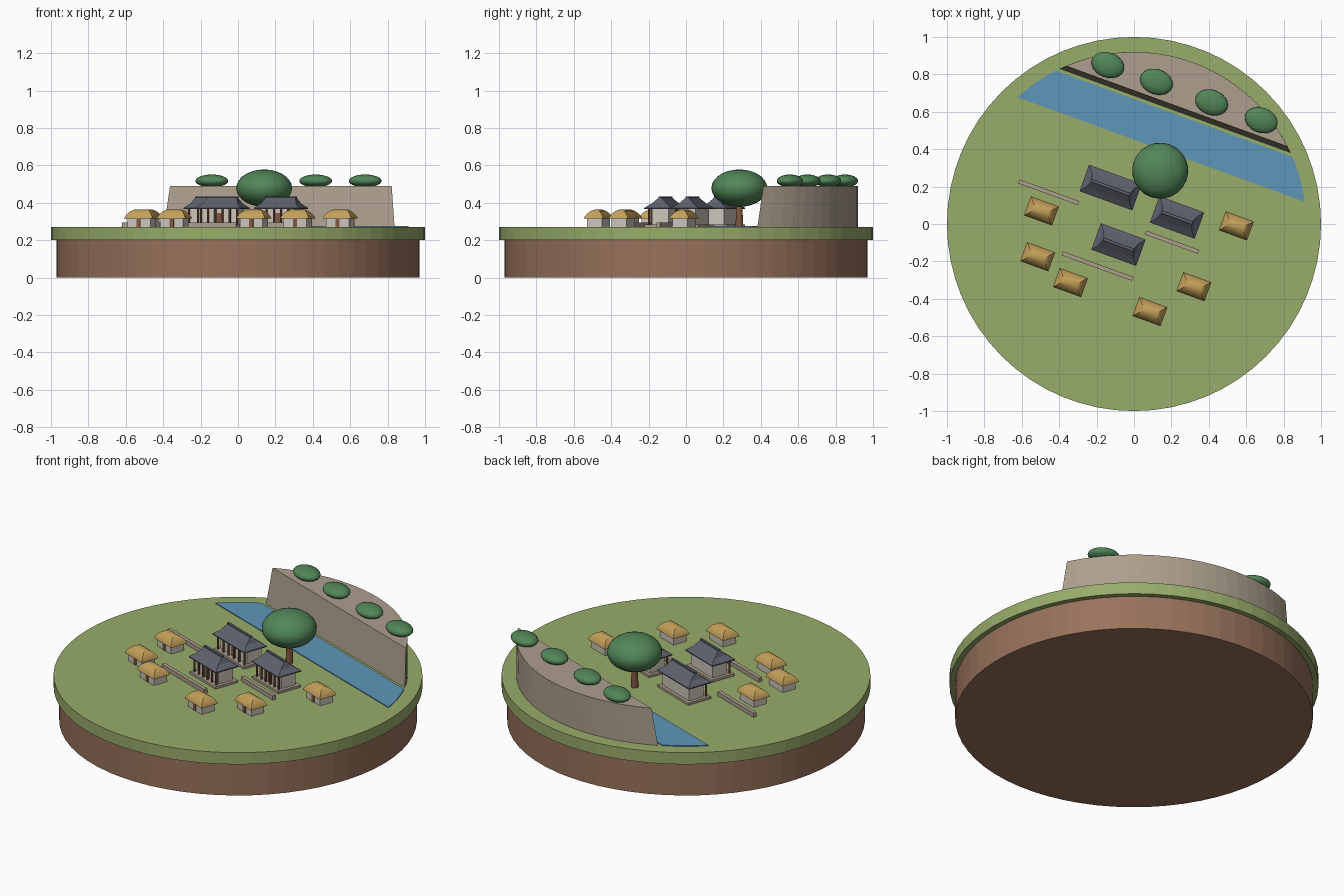
import bpy, bmesh, math
from mathutils import Matrix, Vector

if "Cube" in bpy.data.objects:
    bpy.data.objects.remove(bpy.data.objects["Cube"])

TURN = Matrix.Rotation(math.radians(-20), 4, 'Z')   # the village grid is turned
GROUND = 0.27
RIM = 0.92


def material(name, *rgb):
    lin = [((c / 255 + 0.055) / 1.055) ** 2.4 for c in rgb] + [1.0]
    m = bpy.data.materials.new(name)
    m.use_nodes = True
    m.diffuse_color = lin
    m.node_tree.nodes["Principled BSDF"].inputs["Base Color"].default_value = lin
    return m


EARTH = material("earth brown", 152, 114, 91)
GRASS = material("grass green", 152, 172, 106)
STONE = material("cliff stone", 172, 159, 141)
WATER = material("river blue", 94, 150, 186)
TILE = material("slate tile", 94, 97, 110)
THATCH = material("straw thatch", 196, 160, 90)
PLASTER = material("pale plaster", 203, 198, 187)
LEAF = material("leaf green", 82, 134, 88)
WOOD = material("timber brown", 130, 88, 64)


def finish(name, bm, mat, matrix, smooth=None):
    bmesh.ops.recalc_face_normals(bm, faces=bm.faces)
    mesh = bpy.data.meshes.new(name)
    bm.to_mesh(mesh)
    bm.free()
    mesh.materials.append(mat)
    obj = bpy.data.objects.new(name, mesh)
    bpy.context.collection.objects.link(obj)
    obj.matrix_world = matrix
    if smooth:
        bpy.ops.object.select_all(action='DESELECT')
        obj.select_set(True)
        bpy.context.view_layer.objects.active = obj
        bpy.ops.object.shade_smooth_by_angle(angle=math.radians(smooth))
    return obj


def loft(name, rings, mat, matrix, smooth=None):
    """Skin a stack of equal-length rings and cap both ends."""
    bm = bmesh.new()
    loops = [[bm.verts.new(p) for p in ring] for ring in rings]
    n = len(loops[0])
    for a, b in zip(loops, loops[1:]):
        for i in range(n):
            j = (i + 1) % n
            bm.faces.new((a[i], a[j], b[j], b[i]))
    bm.faces.new(loops[0])
    bm.faces.new(loops[-1])
    return finish(name, bm, mat, matrix, smooth)


def rect(w, d, z):
    return [(sx * w / 2, sy * d / 2, z) for sx, sy in ((-1, -1), (1, -1), (1, 1), (-1, 1))]


def box(name, w, d, z0, z1, mat, spot, x=0, y=0):
    return loft(name, [rect(w, d, z0), rect(w, d, z1)], mat,
                spot @ Matrix.Translation((x, y, 0)))


def round_post(name, r0, r1, z0, z1, mat, spot, sides):
    bm = bmesh.new()
    bmesh.ops.create_cone(bm, cap_ends=True, segments=sides, radius1=r0, radius2=r1,
                          depth=z1 - z0)
    return finish(name, bm, mat, spot @ Matrix.Translation((0, 0, (z0 + z1) / 2)))


def blob(name, size, mat, spot, z):
    bm = bmesh.new()
    bmesh.ops.create_uvsphere(bm, u_segments=24, v_segments=14, radius=1)
    bmesh.ops.scale(bm, vec=Vector(size), verts=bm.verts)
    return finish(name, bm, mat, spot @ Matrix.Translation((0, 0, z)), 60)


def place(x, y):
    return Matrix.Translation((x, y, 0)) @ TURN


def arc(a0, a1, z, steps):
    return [(RIM * math.cos(a0 + (a1 - a0) * i / steps),
             RIM * math.sin(a0 + (a1 - a0) * i / steps), z) for i in range(steps + 1)]


# Round island
origin = Matrix.Identity(4)
round_post("earth_base", 0.97, 0.97, 0, 0.2, EARTH, origin, 64)
round_post("grass_disc", 1, 1, 0.2, GROUND, GRASS, origin, 64)

# River: a band of the disc between two straight banks
near, far = math.asin(0.424 / RIM), math.asin(0.627 / RIM)


def river_ring(z):
    return arc(near, far, z, 6) + arc(math.pi - far, math.pi - near, z, 6)


loft("river", [river_ring(GROUND - 0.005), river_ring(GROUND + 0.005)], WATER, TURN)


# Cliff: a disc segment with a leaning front face
def cliff_ring(v, z):
    a = math.asin(v / RIM)
    return arc(a, math.pi - a, z, 20)


loft("cliff", [cliff_ring(0.645, GROUND), cliff_ring(0.67, 0.49)], STONE, TURN)
for x, y in ((-0.14, 0.85), (0.12, 0.76), (0.415, 0.65), (0.68, 0.555)):
    blob("cliff_bush", (0.09, 0.067, 0.034), LEAF, place(x, y), 0.517)

# Big tree
tree = place(0.14, 0.285)
round_post("tree_trunk", 0.02, 0.017, GROUND, 0.42, WOOD, tree, 12)
blob("tree_crown", (0.15, 0.15, 0.1), LEAF, tree, 0.478)


# Tiled halls with a flared hip roof and a front colonnade
def hall(x, y, w, d):
    spot = place(x, y)
    box("hall_platform", w - 0.01, d, GROUND, 0.284, STONE, spot)
    box("hall_walls", w - 0.05, d - 0.055, 0.284, 0.372, PLASTER, spot, 0, 0.008)
    front = -d / 2 + 0.034
    box("hall_door", 0.03, 0.008, 0.284, 0.345, WOOD, spot, 0, front)
    for i in range(6):
        px = (i / 5 - 0.5) * (w - 0.05)
        column = spot @ Matrix.Translation((px, -d / 2 + 0.019, 0))
        round_post("hall_column", 0.006, 0.006, 0.284, 0.372, WOOD, column, 8)
    loft("hall_roof", [rect(w, d, 0.366), rect(w, d, 0.372),
                       rect(w - 0.055, d * 0.56, 0.396),
                       rect(w - 0.085, 0.012, 0.428)], TILE, spot)
    box("hall_ridge", w - 0.08, 0.014, 0.424, 0.434, TILE, spot)


hall(-0.125, 0.195, 0.3, 0.15)
hall(0.23, 0.035, 0.255, 0.15)
hall(-0.083, -0.11, 0.255, 0.15)


# Thatched huts with a rounded roof
def hut(x, y):
    spot = place(x, y)
    box("hut_walls", 0.13, 0.085, GROUND, 0.322, PLASTER, spot)
    box("hut_door", 0.024, 0.006, GROUND, 0.312, WOOD, spot, 0, -0.043)
    loft("hut_roof", [rect(0.16, 0.108, 0.315), rect(0.158, 0.106, 0.322),
                      rect(0.135, 0.082, 0.341), rect(0.108, 0.052, 0.355),
                      rect(0.08, 0.016, 0.363)], THATCH, spot, 35)


for x, y in ((-0.495, 0.07), (-0.515, -0.175), (-0.34, -0.313),
             (0.085, -0.468), (0.32, -0.335), (0.547, -0.01)):
    hut(x, y)

# Low stone walls
for x, y, length in ((-0.457, 0.17, 0.34), (-0.195, -0.225, 0.4), (0.203, -0.097, 0.3)):
    box("low_wall", length, 0.022, GROUND, 0.295, STONE, place(x, y))
